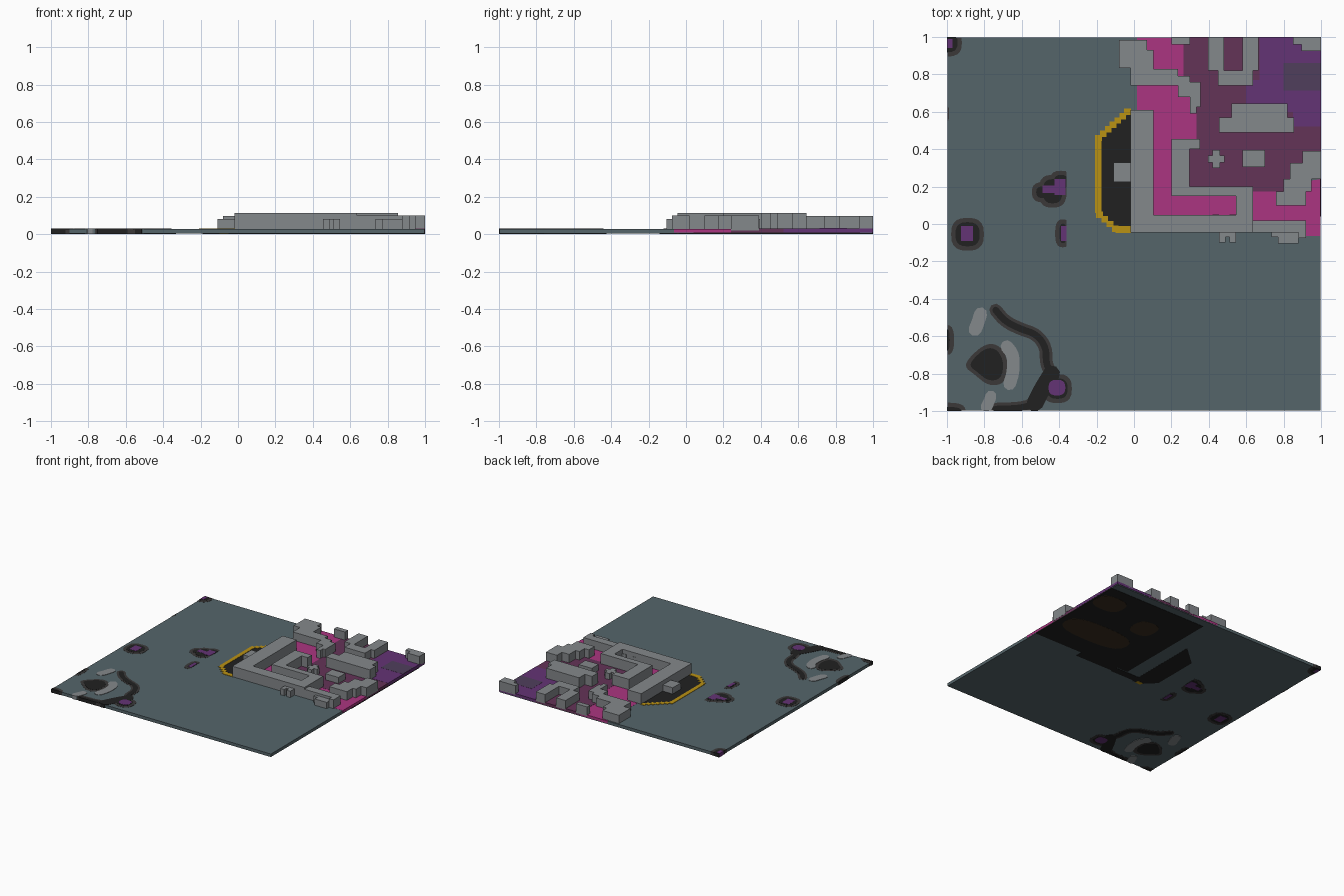
import bpy, bmesh, math
from mathutils import Vector

if "Cube" in bpy.data.objects:
    bpy.data.objects.remove(bpy.data.objects["Cube"], do_unlink=True)


def lin(c):
    c /= 255
    return c / 12.92 if c <= 0.04045 else ((c + 0.055) / 1.055) ** 2.4


def material(name, rgb):
    m = bpy.data.materials.new(name)
    col = (*[lin(c) for c in rgb], 1)
    m.diffuse_color = col
    m.use_nodes = True
    bsdf = m.node_tree.nodes["Principled BSDF"]
    bsdf.inputs["Base Color"].default_value = col
    bsdf.inputs["Roughness"].default_value = 0.9
    return m


SLATE = material("slate", (85, 101, 106))
GREY = material("wall grey", (132, 136, 139))
BLACK = material("black", (33, 33, 33))
CHAR = material("charcoal", (59, 57, 57))
PURPLE = material("purple", (100, 51, 117))
PINK = material("pink", (171, 53, 129))
MAROON = material("maroon", (100, 51, 87))
YELLOW = material("yellow", (186, 146, 20))
DUSK = material("dusky purple", (80, 62, 92))
BROWN = material("brown", (58, 45, 32))


def prisms(name, outlines, z0, z1, mat, edge=1.0):
    """Extrude outlines upwards, clipped to the tile edge."""
    bm = bmesh.new()
    for pts in outlines:
        cl = []
        for x, y in pts:
            p = Vector((max(-edge, min(edge, x)), max(-edge, min(edge, y)), z0))
            if not cl or (p - cl[-1]).length > 1e-5:
                cl.append(p)
        face = bm.faces.new([bm.verts.new(p) for p in cl])
        top = bmesh.ops.extrude_face_region(bm, geom=[face])["geom"]
        for v in top:
            if isinstance(v, bmesh.types.BMVert):
                v.co.z = z1
    bmesh.ops.recalc_face_normals(bm, faces=bm.faces)
    me = bpy.data.meshes.new(name)
    bm.to_mesh(me)
    bm.free()
    me.materials.append(mat)
    ob = bpy.data.objects.new(name, me)
    bpy.context.collection.objects.link(ob)
    return ob


def rect(x0, x1, y0, y1):
    return [(x0, y0), (x1, y0), (x1, y1), (x0, y1)]


def boxes(name, rects, z0, z1, mat, edge=1.0):
    return prisms(name, [rect(*r) for r in rects], z0, z1, mat, edge)


def through(name, outlines, level, mat):
    """Inlay that shows on both the top and the underside."""
    k = 0.001 * level
    return prisms(name, outlines, 0.003 - k, 0.028 + k, mat, 0.997 + k)


def chaikin(pts, closed, n=2):
    for _ in range(n):
        out = [] if closed else [pts[0]]
        for i in range(len(pts) if closed else len(pts) - 1):
            a, b = Vector(pts[i]), Vector(pts[(i + 1) % len(pts)])
            out += [a.lerp(b, 0.25), a.lerp(b, 0.75)]
        pts = out if closed else out + [pts[-1]]
    return [Vector(p) for p in pts]


def stroke(path, r):
    """Outline of a smooth band with rounded ends."""
    p = chaikin(path, False)
    left, right = [], []
    for i in range(len(p)):
        t = (p[min(i + 1, len(p) - 1)] - p[max(i - 1, 0)]).normalized()
        n = Vector((-t.y, t.x)) * r
        left.append(p[i] + n)
        right.append(p[i] - n)

    def cap(c, d):
        a = math.atan2(d.y, d.x)
        return [c + Vector((math.cos(a + s), math.sin(a + s))) * r for s in (0.8, 0, -0.8)]
    end = cap(p[-1], p[-1] - p[-2])
    start = cap(p[0], p[0] - p[1])
    return left + end + right[::-1] + start


def blob(cx, cy, rx, ry, n=20, power=0.75):
    out = []
    for i in range(n):
        a = 2 * math.pi * i / n
        c, s = math.cos(a), math.sin(a)
        out.append((cx + rx * math.copysign(abs(c) ** power, c),
                    cy + ry * math.copysign(abs(s) ** power, s)))
    return out


# Ground tile
boxes("ground_tile", [(-1, 1, -1, 1)], 0.003, 0.028, SLATE, 0.997)

# Underside of the building
boxes("building_underside", [(0.1, 1, 0.04, 0.93), (-0.02, 0.2, -0.03, 0.03),
                             (0.2, 0.55, -0.02, 0.04)], 0.001, 0.01, BLACK, 0.999)
prisms("building_underside_patches", [blob(0.86, 0.74, 0.13, 0.1), blob(0.65, 0.33, 0.3, 0.12),
                                      blob(0.42, 0.62, 0.1, 0.1)], 0, 0.009, BROWN)

# Coloured floors, as plates let into the tile
prisms("pink_floor", [
    [(0.015, 0.5), (0.1, 0.5), (0.1, 0.0), (0.6, 0.0), (0.6, -0.02), (0.92, -0.02),
     (0.92, -0.065), (1, -0.065), (1, 0.24), (0.6, 0.18), (0.34, 0.18), (0.34, 0.62),
     (0.265, 0.75), (0.265, 1), (0.015, 1)]], 0.01, 0.029, PINK, 0.998)
prisms("maroon_floor", [
    [(0.29, 0.2), (0.62, 0.2), (0.62, 0.175), (0.8, 0.175), (0.84, 0.24), (1, 0.24), (1, 0.6),
     (0.7, 0.7), (0.7, 1), (0.265, 1), (0.265, 0.75), (0.335, 0.7), (0.335, 0.455),
     (0.29, 0.455)]], 0.009, 0.03, MAROON, 0.999)
prisms("purple_floor", [
    [(0.6, 0.6), (0.85, 0.6), (0.85, 0.52), (1, 0.52), (1, 1), (0.67, 1), (0.67, 0.77),
     (0.635, 0.77), (0.635, 0.74), (0.6, 0.74)]], 0.01, 0.031, PURPLE)
boxes("dusky_floor_panel", [(0.8, 1, 0.715, 0.86)], 0.02, 0.032, DUSK, 0.999)

# Walls, by height
boxes("main_walls", [
    (-0.02, 0.105, -0.045, 0.61), (0.105, 0.635, -0.045, 0.047), (0.545, 0.635, 0.047, 0.15),
    (0.2, 0.635, 0.15, 0.2), (0.2, 0.297, 0.2, 0.455), (0.297, 0.353, 0.4, 0.455),
    (0.455, 0.855, 0.49, 0.57), (0.52, 0.82, 0.57, 0.645)], 0.02, 0.114, GREY)
boxes("back_walls", [
    (-0.08, 0.07, 0.93, 0.985), (-0.08, 0.105, 0.835, 0.93), (-0.02, 0.105, 0.74, 0.835),
    (0.105, 0.235, 0.74, 0.83), (0.235, 0.3, 0.68, 0.79), (0.3, 0.355, 0.625, 0.76),
    (0.3, 0.335, 0.59, 0.625), (0.2, 0.3, 0.96, 1),
    (0.395, 0.48, 0.82, 1), (0.58, 0.665, 0.82, 1), (0.45, 0.635, 0.74, 0.82),
    (0.85, 1, 0.96, 1), (0.895, 1, 0.925, 0.96)], 0.02, 0.096, GREY)
boxes("right_walls", [
    (0.76, 0.92, 0.1, 0.175), (0.8, 0.95, 0.175, 0.24), (0.835, 1, 0.24, 0.325),
    (0.9, 1, 0.325, 0.39), (0.635, 0.92, -0.045, 0.02), (0.88, 0.92, -0.075, -0.045)],
    0.02, 0.1, GREY)
boxes("low_walls", [
    (0.42, 0.455, 0.015, 0.05), (0.51, 0.545, 0.015, 0.05), (0.455, 0.545, -0.07, -0.045),
    (0.455, 0.49, -0.1, -0.07), (0.51, 0.545, -0.1, -0.07),
    (0.735, 0.88, -0.07, -0.045), (0.77, 0.88, -0.105, -0.07),
    (-0.11, -0.02, 0.225, 0.33)], 0.02, 0.08, GREY)
boxes("floor_blocks", [
    (0.395, 0.485, 0.33, 0.365), (0.42, 0.46, 0.30, 0.33), (0.42, 0.46, 0.365, 0.395),
    (0.58, 0.7, 0.305, 0.395)], 0.02, 0.08, GREY)

# Forecourt with its stepped yellow border
through("forecourt", [[(-0.02, 0.6), (-0.19, 0.45), (-0.19, 0.06), (-0.09, -0.04),
                       (-0.02, -0.04)]], 1, BLACK)
border = [(-0.208, -0.175, 0.06, 0.46), (-0.1, -0.017, -0.048, -0.012)]
for a, b, n in (((-0.19, 0.46), (-0.035, 0.6), 7), ((-0.185, 0.05), (-0.1, -0.025), 4)):
    for i in range(n):
        x, y = Vector(a).lerp(Vector(b), i / (n - 1))
        border.append((x - 0.018, x + 0.018, y - 0.017, y + 0.017))
boxes("forecourt_border", border, 0.015, 0.031, YELLOW)
boxes("forecourt_border_foot", [(-0.1, -0.05, -0.045, -0.015)], 0.001, 0.01, YELLOW)

# Small pools: charcoal rim, black ring, purple core
pools = [
    # centre x, y, radius x, y, right limit
    (-0.89, -0.055, 0.088, 0.088, 1), (-0.435, 0.175, 0.075, 0.088, 1),
    (-0.48, 0.17, 0.066, 0.055, 1), (-0.38, -0.05, 0.042, 0.075, -0.36),
    (-0.41, -0.88, 0.078, 0.078, 1), (-1.0, 0.97, 0.08, 0.075, 1),
    (-0.39, 0.225, 0.06, 0.06, -0.36), (-1.0, -0.62, 0.038, 0.08, 1),
    (-1.0, 0.59, 0.012, 0.04, 1), (-1.0, -1.0, 0.1, 0.045, 1)]
for level, mat, name, shrink in ((1, CHAR, "pool_rims", 0), (2, BLACK, "pool_rings", 0.023)):
    shapes = []
    for cx, cy, rx, ry, lim in pools:
        if min(rx, ry) > shrink + 0.005:
            shapes.append([(min(x, lim), y) for x, y in blob(cx, cy, rx - shrink, ry - shrink)])
    through(name, shapes, level, mat)
through("pool_cores", [rect(-0.925, -0.862, -0.092, -0.012), rect(-0.49, -0.425, 0.165, 0.205),
                       rect(-0.425, -0.365, 0.155, 0.24), rect(-0.39, -0.362, -0.09, -0.012),
                       blob(-0.412, -0.875, 0.045, 0.042), rect(-1, -0.97, 0.94, 0.99)], 3, PURPLE)

# Crater: broken outer ring, dark heart and pale stones
arc = [(-0.74, -0.46), (-0.69, -0.52), (-0.61, -0.56), (-0.52, -0.59), (-0.47, -0.66),
       (-0.47, -0.75), (-0.44, -0.8), (-0.49, -0.88), (-0.53, -0.96), (-0.6, -0.985),
       (-0.74, -0.99)]
heart = [(-0.86, -0.72), (-0.79, -0.66), (-0.73, -0.67), (-0.695, -0.74), (-0.71, -0.83),
         (-0.78, -0.84), (-0.84, -0.79), (-0.88, -0.76)]
mid = Vector((-0.785, -0.745))
grown = [mid + (Vector(p) - mid) * 1.28 for p in heart]
through("crater_rim", [stroke(arc, 0.034), chaikin(grown, True)], 1, CHAR)
through("crater_ring", [stroke(arc, 0.018), stroke(arc[6:9], 0.045), chaikin(heart, True)],
        2, BLACK)
through("pale_stones", [
    stroke([(-0.82, -0.48), (-0.835, -0.53), (-0.85, -0.565)], 0.035),
    stroke([(-0.68, -0.655), (-0.645, -0.7), (-0.645, -0.79), (-0.665, -0.855)], 0.034),
    stroke([(-0.765, -0.92), (-0.775, -0.95), (-0.79, -0.98)], 0.03)], 3, GREY)
